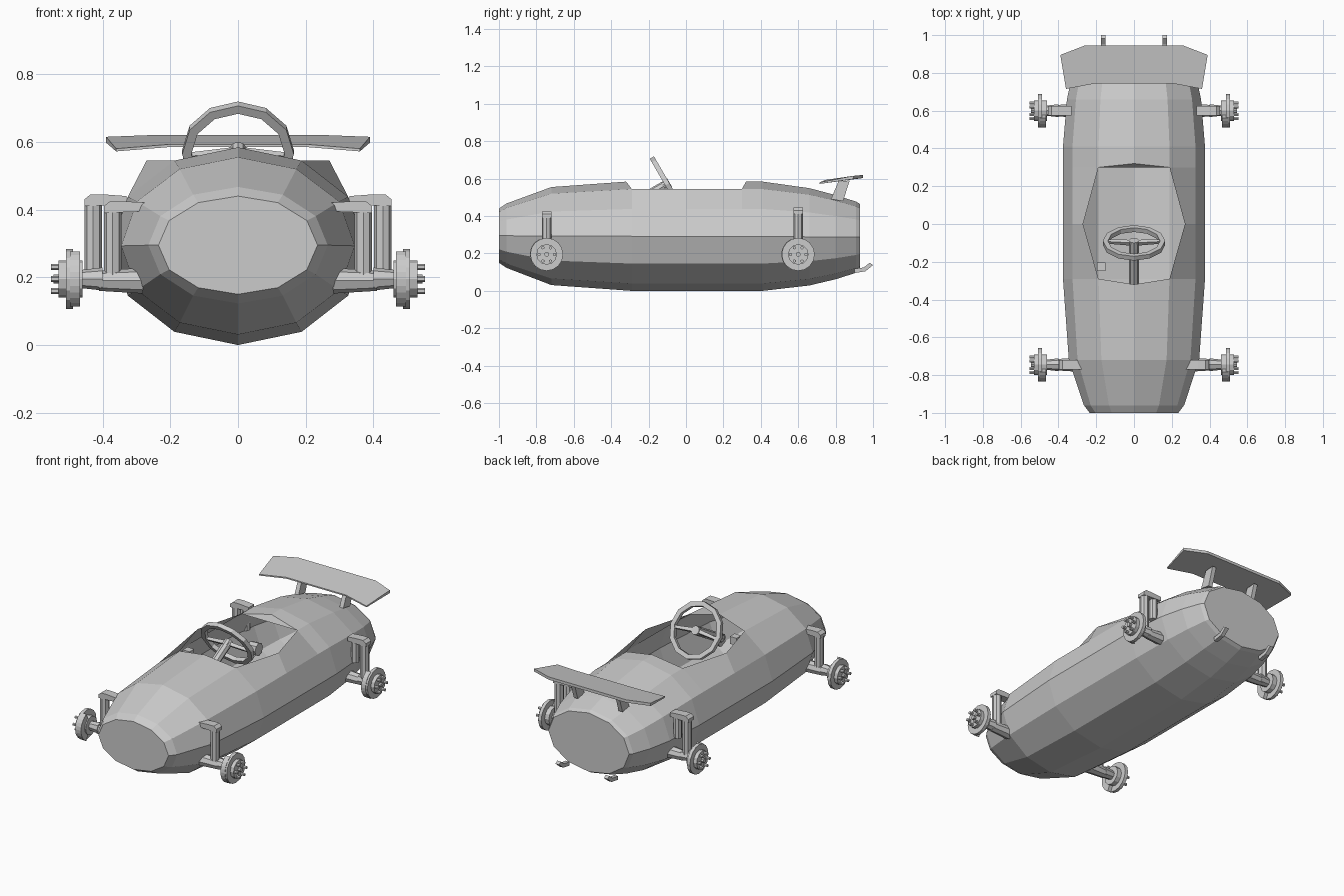
import bpy, bmesh, math
from mathutils import Vector, Matrix

cube = bpy.data.objects.get("Cube")
if cube:
    bpy.data.objects.remove(cube, do_unlink=True)

grey = bpy.data.materials.new("plain grey")
grey.use_nodes = True
COLOUR = (0.6, 0.6, 0.6, 1)
grey.diffuse_color = COLOUR
grey.node_tree.nodes["Principled BSDF"].inputs["Base Color"].default_value = COLOUR


def finish(bm, name):
    mesh = bpy.data.meshes.new(name)
    bmesh.ops.recalc_face_normals(bm, faces=bm.faces)
    bm.to_mesh(mesh)
    bm.free()
    mesh.materials.append(grey)
    obj = bpy.data.objects.new(name, mesh)
    bpy.context.collection.objects.link(obj)
    return obj


def rod(name, start, end, r1, r2=None, sides=10):
    start, end = Vector(start), Vector(end)
    axis = end - start
    bm = bmesh.new()
    turn = axis.to_track_quat('Z', 'Y').to_matrix().to_4x4()
    bmesh.ops.create_cone(bm, cap_ends=True, segments=sides, radius1=r1,
                          radius2=r1 if r2 is None else r2, depth=axis.length,
                          matrix=Matrix.Translation((start + end) / 2) @ turn)
    return finish(bm, name)


def prism(name, outline, offset):
    """Extrude a closed outline of 3D points along an offset."""
    bm = bmesh.new()
    face = bm.faces.new([bm.verts.new(p) for p in outline])
    new = bmesh.ops.extrude_face_region(bm, geom=[face], use_keep_orig=True)["geom"]
    bmesh.ops.translate(bm, vec=offset, verts=[v for v in new if isinstance(v, bmesh.types.BMVert)])
    return finish(bm, name)


def box(name, low, high):
    (x0, y0, z0), (x1, y1, z1) = low, high
    return prism(name, [(x0, y0, z0), (x1, y0, z0), (x1, y1, z0), (x0, y1, z0)], (0, 0, z1 - z0))


# Hull: twelve-sided rings (y, half width, centre z, half height)
stations = [(-1, .235, .295, .145), (-.96, .265, .295, .172), (-.72, .345, .293, .262),
            (-.29, .376, .292, .292), (0, .376, .292, .292), (.3, .376, .292, .292),
            (.41, .376, .292, .292), (.66, .355, .289, .26), (.8, .325, .287, .225),
            (.91, .285, .287, .19), (.93, .27, .287, .178)]
bm = bmesh.new()
rings = []
for y, a, zc, b in stations:
    ring = [bm.verts.new((a * math.sin(k * math.pi / 6), y, zc + b * math.cos(k * math.pi / 6)))
            for k in range(12)]
    rings.append(ring)
# Cockpit opening: rim bulges outward at the middle, ends pulled to points
for k, side in ((1, 1), (11, -1)):
    rings[4][k].co.x = .27 * side
rings[3][0].co.y = -.32
rings[5][0].co.y = .32
for i in range(len(rings) - 1):
    for k in range(12):
        if i in (3, 4) and k in (0, 11):
            continue
        n = (k + 1) % 12
        bm.faces.new((rings[i][k], rings[i][n], rings[i + 1][n], rings[i + 1][k]))
caps = [bm.faces.new(rings[0]), bm.faces.new(rings[-1])]
bmesh.ops.inset_individual(bm, faces=caps, thickness=.022)
# Small upright panel behind the opening
bm.faces.new((rings[5][11], rings[5][0], rings[5][1]))
finish(bm, "hull")

# Steering wheel, tilted with its top forward
centre = Vector((0, -.1, .57))
up, normal = Vector((0, -.5, .866)), Vector((0, .866, .5))
bm = bmesh.new()
loops = []
for k in range(12):
    t = k * math.pi / 6
    d = Vector((1, 0, 0)) * math.sin(t) + up * math.cos(t)
    loops.append([bm.verts.new(centre + d * r + normal * h)
                  for r, h in ((.165, -.013), (.165, .013), (.138, .013), (.138, -.013))])
for k in range(12):
    p, q = loops[k], loops[(k + 1) % 12]
    for j in range(4):
        bm.faces.new((p[j], p[(j + 1) % 4], q[(j + 1) % 4], q[j]))
finish(bm, "steering_wheel_rim")
for side in (-1, 1):
    rod("steering_wheel_spoke", centre, centre + Vector((side * .15, 0, 0)) - up * .015, .016, .011, 4)
rod("steering_hub", centre - normal * .025, centre + normal * .015, .026)
rod("steering_column", centre - normal * .27, centre, .026, sides=8)

# Gear lever beside the wheel
box("gear_lever_stalk", (-.18, -.235, .07), (-.165, -.22, .5))
box("gear_lever_knob", (-.195, -.25, .49), (-.15, -.205, .535))

# Rear wing with swept tips
half = [(.36, .715, .572), (.39, .895, .598), (.26, .945, .603)]
outline = [(0, .745, .585), (.2, .745, .585)] + half
outline += [(-x, y, z) for x, y, z in reversed(outline[1:])]
bm = bmesh.new()
low = [bm.verts.new(p) for p in outline]
high = [bm.verts.new((x, y, z + (.017 if y > .8 else .008))) for x, y, z in outline]
bm.faces.new(low)
bm.faces.new(high)
for i in range(len(low)):
    n = (i + 1) % len(low)
    bm.faces.new((low[i], low[n], high[n], high[i]))
finish(bm, "rear_wing")

for s in (-1, 1):
    label = "left" if s > 0 else "right"
    # Wing struts and tail hooks
    x = s * .15
    prism(label + "_wing_strut", [(x - .013, .775, .49), (x - .013, .84, .48),
                                  (x - .013, .875, .59), (x - .013, .815, .585)], (.026, 0, 0))
    x = s * .162
    prism(label + "_tail_hook", [(x - .012, .9, .095), (x - .012, .96, .105), (x - .012, 1, .138),
                                 (x - .012, .982, .15), (x - .012, .95, .125), (x - .012, .9, .118)],
          (.024, 0, 0))

    for y, end in ((-.745, "front"), (.6, "rear")):
        name = f"{end}_{label}_"
        z = .195
        # Arm, knuckle and axle
        rod(name + "lower_arm", (s * .28, y, z - .005), (s * .41, y, z - .005), .038, .03, 8)
        rod(name + "knuckle", (s * .4, y, z), (s * .47, y, z), .034, .026, 8)
        # Upright damper with its link into the hull
        x, top = (.37, .4) if end == "front" else (.428, .42)
        rod(name + "damper", (s * x, y, z), (s * x, y, top), .026, sides=8)
        inner = .27 if end == "front" else .33
        prism(name + "upper_link", [(s * (x + .026), y - .026, top - .01), (s * (x + .026), y - .026, top + .01),
                                    (s * (x + .008), y - .026, top + .025), (s * (x - .03), y - .026, top + .025),
                                    (s * inner, y - .026, top + .02), (s * inner, y - .026, top - .005)],
              (0, .052, 0))
        if end == "rear":
            rod(name + "inner_link", (s * .365, y, .29), (s * .365, y, .43), .024, sides=8)
        # Brake disc, calliper and wheel hub
        rod(name + "brake_disc", (s * .488, y, z), (s * .508, y, z), .088, sides=16)
        arc = [math.radians(115 + 13 * k) for k in range(11)]
        sector = [(s * .467, y + r * math.cos(t), z + r * math.sin(t))
                  for r, seq in ((.09, arc), (.05, arc[::-1])) for t in seq]
        prism(name + "calliper", sector, (s * .03, 0, 0))
        rod(name + "hub", (s * .46, y, z), (s * .53, y, z), .055, sides=12)
        for k in range(6):
            t = k * math.pi / 3
            rod(name + "wheel_bolt", (s * .525, y + .041 * math.cos(t), z + .041 * math.sin(t)),
                (s * .552, y + .041 * math.cos(t), z + .041 * math.sin(t)), .009, sides=6)
        rod(name + "axle_tip", (s * .525, y, z), (s * .545, y, z), .013, sides=8)
